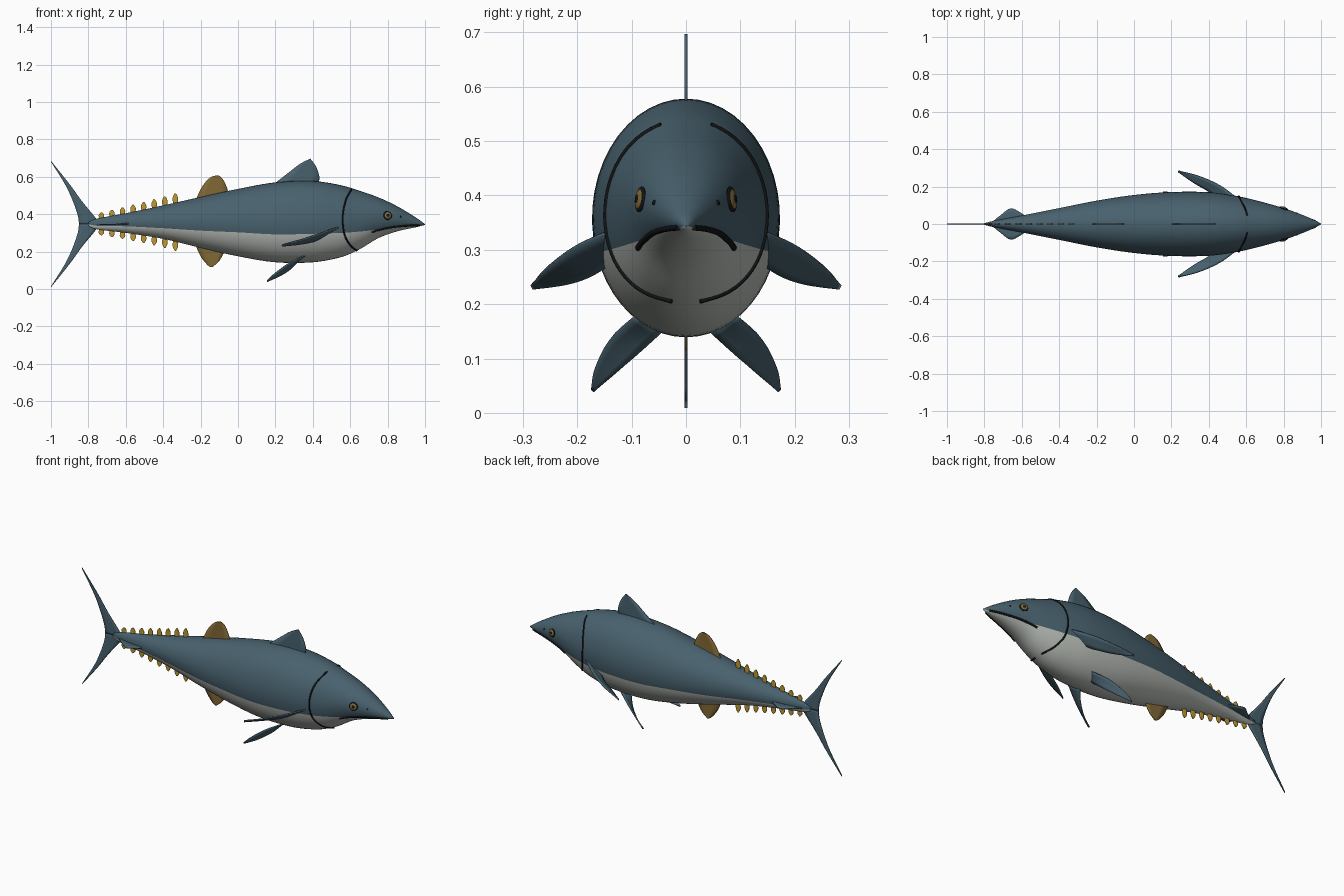
import bpy, bmesh, math
from mathutils import Vector

if "Cube" in bpy.data.objects:
    bpy.data.objects.remove(bpy.data.objects["Cube"])


def material(name, colour):
    mat = bpy.data.materials.new(name)
    mat.use_nodes = True
    mat.diffuse_color = (*colour, 1)
    mat.node_tree.nodes["Principled BSDF"].inputs["Base Color"].default_value = (*colour, 1)
    return mat


SLATE = material("slate blue", (.065, .12, .155))
BELLY = material("pale belly", (.5, .53, .49))
BRONZE = material("bronze fin", (.22, .14, .035))
YELLOW = material("finlet yellow", (.52, .32, .03))
BLACK = material("black", (.006, .007, .008))

# Body stations: x, top, bottom, half width, height of the colour divide
STATIONS = [
    (-.80, .36, .335, .004, .347), (-.76, .375, .32, .015, .338),
    (-.6, .405, .30, .045, .335), (-.4, .447, .268, .085, .325),
    (-.2, .492, .22, .125, .312), (0, .535, .175, .155, .303),
    (.2, .57, .143, .171, .292), (.4, .577, .143, .17, .295),
    (.55, .555, .17, .15, .3), (.65, .525, .212, .127, .307),
    (.75, .49, .272, .1, .318), (.85, .443, .308, .068, .33),
    (.95, .383, .33, .028, .338), (1, .347, .342, .003, .344)]


def profile(x):
    """Smoothly interpolated top, bottom, half width and divide at x."""
    last = len(STATIONS) - 1
    i = max(k for k in range(last) if k == 0 or STATIONS[k][0] <= x)
    a, b = STATIONS[i], STATIONS[i + 1]
    step = b[0] - a[0]
    t = (x - a[0]) / step

    def slope(k, col):
        p, q = STATIONS[max(k - 1, 0)], STATIONS[min(k + 1, last)]
        return (q[col] - p[col]) / (q[0] - p[0])

    return [a[c] * (1 + 2 * t) * (1 - t) ** 2 + b[c] * t * t * (3 - 2 * t)
            + step * (slope(i, c) * t * (1 - t) ** 2 + slope(i + 1, c) * t * t * (t - 1))
            for c in range(1, 5)]


def on_skin(x, z, side):
    """Point of the body surface at x and z on one side."""
    top, bottom, width, _ = profile(x)
    t = (z - (top + bottom) / 2) / ((top - bottom) / 2)
    t = max(-.98, min(.98, t))
    return Vector((x, side * width * math.sqrt(1 - t * t), z))


def skin_normal(x, z, side):
    d = .004
    along = on_skin(x + d, z, side) - on_skin(x - d, z, side)
    up = on_skin(x, z + d, side) - on_skin(x, z - d, side)
    n = along.cross(up).normalized()
    return n if n.y * side > 0 else -n


def spline(points, count):
    """Catmull-Rom curve through the points."""
    pts = [Vector(p) for p in points]
    pts = [2 * pts[0] - pts[1]] + pts + [2 * pts[-1] - pts[-2]]
    out = []
    for k in range(count + 1):
        u = k / count * (len(pts) - 3)
        i = min(int(u), len(pts) - 4)
        t = u - i
        a, b, c, d = pts[i:i + 4]
        out.append((2 * b + (c - a) * t + (2 * a - 5 * b + 4 * c - d) * t * t
                    + (3 * b - a - 3 * c + d) * t ** 3) / 2)
    return out


def finish(name, bm, mats):
    mesh = bpy.data.meshes.new(name)
    bm.to_mesh(mesh)
    bm.free()
    for mat in mats:
        mesh.materials.append(mat)
    mesh.shade_smooth()
    obj = bpy.data.objects.new(name, mesh)
    bpy.context.collection.objects.link(obj)
    return obj


def blade(name, lead, trail, mat, thickness=.005, count=14):
    """Thin fin stretched between two edge curves."""
    bm = bmesh.new()
    rows = []
    for p, q in zip(spline(lead, count), spline(trail, count)):
        rows.append([bm.verts.new(p.lerp(q, k / 4)) for k in range(5)])
    for r, s in zip(rows, rows[1:]):
        for k in range(4):
            bm.faces.new((r[k], r[k + 1], s[k + 1], s[k]))
    bmesh.ops.remove_doubles(bm, verts=bm.verts, dist=.0003)
    obj = finish(name, bm, [mat])
    solid = obj.modifiers.new("thickness", "SOLIDIFY")
    solid.thickness = thickness
    solid.offset = 0
    return obj


def flat(points):
    return [(x, 0, z) for x, z in points]


def groove(name, points, side, radius):
    """Dark line that follows the skin."""
    curve = bpy.data.curves.new(name, "CURVE")
    curve.dimensions = "3D"
    curve.bevel_depth = radius
    curve.bevel_resolution = 2
    curve.use_fill_caps = True
    path = spline(flat(points), 32)
    line = curve.splines.new("POLY")
    line.points.add(len(path) - 1)
    for point, p in zip(line.points, path):
        point.co = (*on_skin(p.x, p.z, side), 1)
    curve.materials.append(BLACK)
    bpy.context.collection.objects.link(bpy.data.objects.new(name, curve))


def button(name, x, z, side, radius, depth, lift, mat):
    """Flattened ball lying on the skin."""
    bm = bmesh.new()
    bmesh.ops.create_uvsphere(bm, u_segments=24, v_segments=12, radius=1)
    obj = finish(name, bm, [mat])
    n = skin_normal(x, z, side)
    obj.location = on_skin(x, z, side) + n * lift
    obj.rotation_mode = "QUATERNION"
    obj.rotation_quaternion = n.to_track_quat("Z", "Y")
    obj.scale = (radius, radius, depth)


# Body: rings whose vertices meet the colour divide exactly
bm = bmesh.new()
UPPER, LOWER, RINGS = 14, 10, 72
rings = []
for r in range(RINGS + 1):
    x = -.8 + 1.8 * r / RINGS
    top, bottom, width, divide = profile(x)
    mid, half = (top + bottom) / 2, (top - bottom) / 2
    cut = math.acos(max(-.95, min(.95, (divide - mid) / half)))
    angles = [cut * k / UPPER for k in range(UPPER)]
    angles += [cut + (math.pi - cut) * k / LOWER for k in range(LOWER + 1)]
    angles += [-a for a in angles[-2:0:-1]]
    rings.append([bm.verts.new((x, width * math.sin(a), mid + half * math.cos(a)))
                  for a in angles])
size = len(rings[0])
for a, b in zip(rings, rings[1:]):
    for k in range(size):
        face = bm.faces.new((a[k], a[(k + 1) % size], b[(k + 1) % size], b[k]))
        face.material_index = int(UPPER <= k < size - UPPER)
bm.faces.new(rings[0])
bm.faces.new(rings[-1])
bmesh.ops.recalc_face_normals(bm, faces=bm.faces)
finish("body", bm, [SLATE, BELLY])

# Fins on the centre line
blade("first_dorsal_fin",
      flat([(.19, .56), (.27, .622), (.33, .668), (.385, .697)]),
      flat([(.43, .56), (.435, .6), (.417, .655), (.387, .697)]), SLATE)
blade("second_dorsal_fin",
      flat([(-.23, .47), (-.19, .55), (-.15, .595), (-.115, .608)]),
      flat([(-.05, .5), (-.06, .545), (-.083, .59), (-.105, .608)]), BRONZE)
blade("anal_fin",
      flat([(-.23, .24), (-.2, .175), (-.165, .13), (-.145, .117)]),
      flat([(-.05, .25), (-.07, .205), (-.10, .15), (-.137, .117)]), BRONZE)

# Crescent tail, two mirrored lobes
lead = [(-.74, .347), (-.765, .385), (-.835, .47), (-.9, .56), (-1, .685)]
trail = [(-.85, .347), (-.857, .395), (-.885, .475), (-.925, .56), (-1, .68)]
for name, turn in (("upper_tail_lobe", 1), ("lower_tail_lobe", -1)):
    blade(name, *[flat([(x, .347 + turn * (z - .347)) for x, z in edge])
                  for edge in (lead, trail)], SLATE)

# Two rows of finlets
for i in range(8):
    x = -.335 - .0565 * i
    height = .05 - .003 * i
    top, bottom = profile(x)[:2]
    for name, root, turn in (("upper_finlet", top, 1), ("lower_finlet", bottom, -1)):
        levels = [root + turn * height * f for f in (-.3, .4, .8, 1)]
        edges = [flat([(x + s * w, z) for w, z in zip((.01, .015, .009, .002), levels)])
                 for s in (-1, 1)]
        blade(f"{name}_{i + 1}", *edges, YELLOW, count=8)

# Paired fins, tail keels and face details
PAIRED = {
    "pectoral_fin": (
        [(.55, .14, .335), (.46, .205, .305), (.35, .255, .268), (.237, .284, .237)],
        [(.44, .145, .27), (.39, .18, .25), (.32, .22, .238), (.235, .28, .229)]),
    "pelvic_fin": (
        [(.36, .09, .18), (.275, .138, .138), (.2, .165, .085), (.157, .173, .045)],
        [(.32, .045, .15), (.28, .09, .107), (.22, .135, .068), (.155, .168, .04)]),
    "tail_keel": (
        [(-.56, .03, .35), (-.61, .063, .348), (-.66, .084, .345), (-.71, .05, .345), (-.76, .01, .345)],
        [(-.56, 0, .35), (-.61, 0, .348), (-.66, 0, .345), (-.71, 0, .345), (-.76, 0, .345)]),
}
for label, side in (("front", -1), ("back", 1)):
    for name, edges in PAIRED.items():
        blade(f"{name}_{label}", *[[(x, side * y, z) for x, y, z in edge] for edge in edges],
              SLATE, thickness=.007)
    groove(f"gill_line_{label}", [(.605, .53), (.575, .47), (.56, .38), (.57, .29),
                                  (.6, .235), (.635, .205)], side, .0045)
    groove(f"mouth_line_{label}", [(.97, .341), (.9, .338), (.82, .33), (.75, .315),
                                   (.715, .303)], side, .0055)
    button(f"eye_rim_{label}", .8, .393, side, .024, .006, 0, BLACK)
    button(f"eye_iris_{label}", .8, .393, side, .019, .006, .002, BRONZE)
    button(f"eye_pupil_{label}", .8, .393, side, .010, .005, .0045, BLACK)
    button(f"nostril_{label}", .87, .387, side, .005, .003, 0, BLACK)
